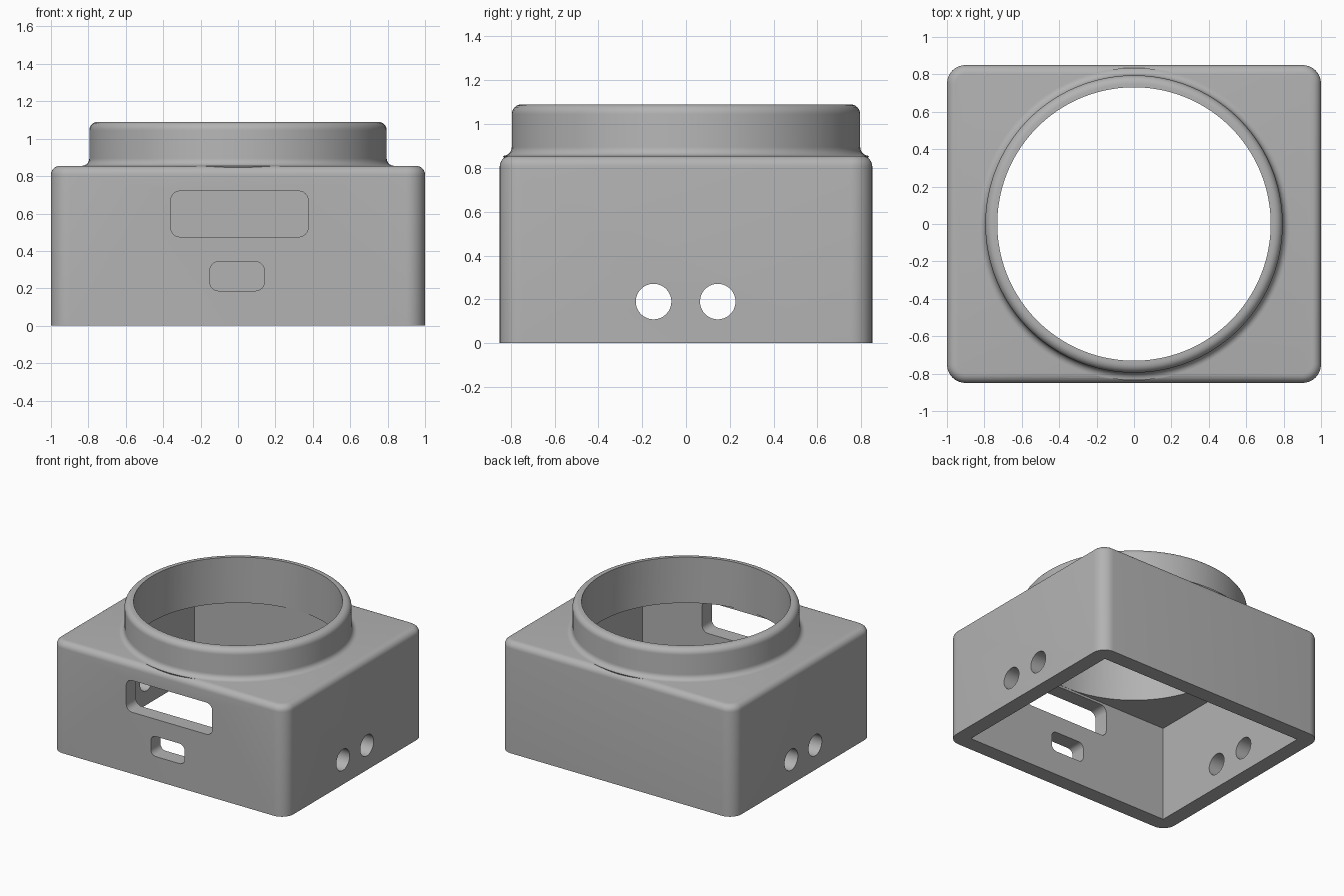
import bpy, bmesh, math
from mathutils import Matrix, Vector

default = bpy.data.objects.get("Cube")
if default:
    bpy.data.objects.remove(default, do_unlink=True)

W, D, H, WALL = 2.0, 1.7, 0.855, 0.118      # housing size and wall thickness
TOP, R_OUT, R_BORE = 1.09, 0.795, 0.731     # collar


def material(name, colour):
    m = bpy.data.materials.new(name)
    m.use_nodes = True
    m.diffuse_color = colour
    m.node_tree.nodes["Principled BSDF"].inputs["Base Color"].default_value = colour
    return m


def make(name, bm, helper=True):
    bmesh.ops.recalc_face_normals(bm, faces=bm.faces)
    mesh = bpy.data.meshes.new(name)
    bm.to_mesh(mesh)
    bm.free()
    ob = bpy.data.objects.new(name, mesh)
    bpy.context.collection.objects.link(ob)
    ob.hide_render = helper
    mesh.materials.append(grey)
    return ob


def box(size, centre):
    bm = bmesh.new()
    bmesh.ops.create_cube(bm, size=1)
    bmesh.ops.transform(bm, matrix=Matrix.Translation(centre) @ Matrix.Diagonal((*size, 1)), verts=bm.verts)
    return bm


def round_edges(bm, axis, radius, segments):
    """Round every edge running along one axis."""
    edges = [e for e in bm.edges
             if abs((e.verts[0].co - e.verts[1].co).normalized()[axis]) > 0.99]
    bmesh.ops.bevel(bm, geom=edges, offset=radius, segments=segments, profile=0.5, affect='EDGES')


def cylinder(radius, depth, centre, turn=None):
    bm = bmesh.new()
    matrix = Matrix.Translation(centre) @ (turn or Matrix())
    bmesh.ops.create_cone(bm, cap_ends=True, segments=96, radius1=radius, radius2=radius,
                          depth=depth, matrix=matrix)
    return bm


def arc(cx, cz, r, start, end, n=6):
    return [(cx + r * math.cos(math.radians(start + (end - start) * i / n)),
             cz + r * math.sin(math.radians(start + (end - start) * i / n))) for i in range(n + 1)]


def combine(target, tool, operation):
    mod = target.modifiers.new(tool.name, 'BOOLEAN')
    mod.object, mod.operation, mod.solver = tool, operation, 'EXACT'
    bpy.context.view_layer.objects.active = target
    bpy.ops.object.modifier_apply(modifier=mod.name)
    bpy.data.objects.remove(tool, do_unlink=True)


grey = material("plain_grey", (0.45, 0.45, 0.45, 1))

# Housing block with rounded upright corners and a rounded top rim
bm = box((W, D, H), (0, 0, H / 2))
round_edges(bm, 2, 0.1, 8)
rim = [e for e in bm.edges if all(v.co.z > H - 0.001 for v in e.verts)]
bmesh.ops.bevel(bm, geom=rim, offset=0.048, segments=6, profile=0.5, affect='EDGES')
housing = make("housing", bm, helper=False)

# Round collar, flared at its foot and rounded at its lip
flare, lip = 0.04, 0.045
profile = [(0, 0.78), (0.8, 0.78)]
profile += arc(R_OUT + flare, H + flare, flare, 270, 180)
profile += arc(R_OUT - lip, TOP - lip, lip, 0, 90)
profile += [(0, TOP)]
bm = bmesh.new()
verts = [bm.verts.new((x, 0, z)) for x, z in profile]
edges = [bm.edges.new(pair) for pair in zip(verts, verts[1:])]
bmesh.ops.spin(bm, geom=verts + edges, cent=(0, 0, 0), axis=(0, 0, 1),
               angle=math.tau, steps=96, use_merge=True)
bmesh.ops.remove_doubles(bm, verts=bm.verts, dist=1e-5)
combine(housing, make("collar", bm), 'UNION')

# Open-bottomed cavity and the bore through the collar
ceiling = H - WALL
cavity = box((W - 2 * WALL, D - 2 * WALL, ceiling + 0.2), (0, 0, ceiling / 2 - 0.1))
combine(housing, make("cavity", cavity), 'DIFFERENCE')
combine(housing, make("bore", cylinder(R_BORE, 0.8, (0, 0, 0.9))), 'DIFFERENCE')

# Two rounded slots in the front wall: x range, z range, corner radius
for name, x0, x1, z0, z1, r in (("wide_slot", -0.36, 0.375, 0.475, 0.72, 0.05),
                                ("small_slot", -0.15, 0.14, 0.187, 0.342, 0.045)):
    bm = box((x1 - x0, 0.4, z1 - z0), ((x0 + x1) / 2, -D / 2, (z0 + z1) / 2))
    round_edges(bm, 1, r, 6)
    combine(housing, make(name, bm), 'DIFFERENCE')

# Two round holes in each side wall
for y in (-0.148, 0.145):
    hole = cylinder(0.081, W + 0.4, (0, y, 0.19), Matrix.Rotation(math.pi / 2, 4, 'Y'))
    combine(housing, make("side_hole", hole), 'DIFFERENCE')

bpy.ops.object.select_all(action='DESELECT')
housing.select_set(True)
bpy.context.view_layer.objects.active = housing
bpy.ops.object.shade_smooth_by_angle(angle=math.radians(30))
